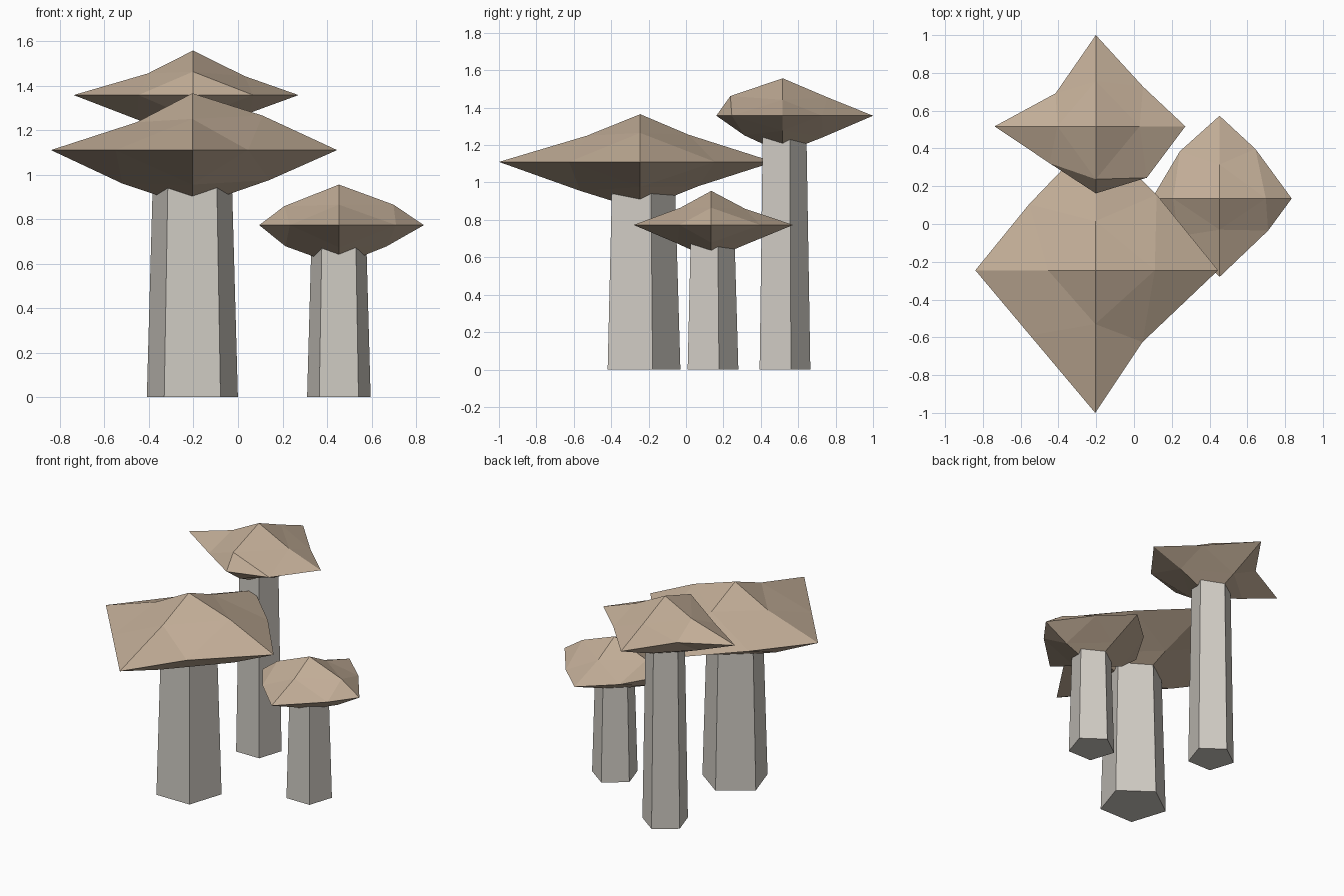
import bpy, bmesh
from math import radians, pi

if "Cube" in bpy.data.objects:
    bpy.data.objects.remove(bpy.data.objects["Cube"])


def material(name, rgb):
    m = bpy.data.materials.new(name)
    m.diffuse_color = (*rgb, 1)
    m.use_nodes = True
    m.node_tree.nodes["Principled BSDF"].inputs["Base Color"].default_value = m.diffuse_color
    return m


CAP = material("cap_tan", (0.54, 0.42, 0.31))
STONE = material("stem_stone", (0.62, 0.59, 0.54))


def finish(bm, name, mat):
    bmesh.ops.recalc_face_normals(bm, faces=bm.faces[:])
    me = bpy.data.meshes.new(name)
    bm.to_mesh(me)
    bm.free()
    me.materials.append(mat)
    ob = bpy.data.objects.new(name, me)
    bpy.context.collection.objects.link(ob)
    return ob


def stem(name, x, y, height, radius):
    # five-sided tapered column with a flat side to the front
    bm = bmesh.new()
    bmesh.ops.create_cone(bm, cap_ends=True, segments=5, radius1=radius,
                          radius2=radius * 0.85, depth=height)
    # turn so that one corner points to +y
    corner = max((v.co for v in bm.verts), key=lambda c: c.y)
    if abs(corner.x) > 1e-4:
        from mathutils import Matrix, Vector
        ang = Vector((corner.x, corner.y)).angle_signed(Vector((0, 1)))
        bm.transform(Matrix.Rotation(-ang, 4, 'Z'))
    bmesh.ops.translate(bm, verts=bm.verts[:], vec=(x, y, height / 2))
    return finish(bm, name, STONE)


def cap(name, centre, h, tips, rim, upper, lower):
    # once-subdivided octahedron; lists run +x, +y, -x, -y (rim: the corners between)
    cx, cy, cz = centre
    axes = [(1, 0), (0, 1), (-1, 0), (0, -1)]
    bm = bmesh.new()

    def vert(x, y, z):
        return bm.verts.new((cx + x, cy + y, cz + z))

    tip_v = [vert(a * t, b * t, 0) for (a, b), t in zip(axes, tips)]
    rim_v = [vert(x, y, 0) for x, y in rim]
    for peak, mids in ((h, upper), (-h, lower)):
        apex = vert(0, 0, peak)
        mid = [vert(a * r, b * r, z) for (a, b), (r, z) in zip(axes, mids)]
        for i in range(4):
            j = (i + 1) % 4
            for tri in ((apex, mid[i], mid[j]), (mid[i], tip_v[i], rim_v[i]),
                        (mid[j], rim_v[i], tip_v[j]), (mid[i], rim_v[i], mid[j])):
                bm.faces.new(tri)
    return finish(bm, name, CAP)


# large front formation
stem("large_stem", -0.205, -0.245, 1.11, 0.215)
cap("large_cap", (-0.205, -0.245, 1.11), 0.255, (0.65, 0.715, 0.635, 0.755),
    ((0.325, 0.40), (-0.35, 0.35), (-0.345, -0.345), (0.25, -0.38)),
    ((0.315, 0.155), (0.26, 0.145), (0.25, 0.125), (0.285, 0.14)),
    ((0.345, -0.135), (0.31, -0.13), (0.315, -0.15), (0.32, -0.155)))

# small right formation
stem("small_stem", 0.453, 0.13, 0.775, 0.15)
cap("small_cap", (0.453, 0.135, 0.773), 0.182, (0.382, 0.438, 0.358, 0.415),
    ((0.19, 0.262), (-0.21, 0.25), (-0.22, -0.2), (0.257, -0.17)),
    ((0.245, 0.092), (0.18, 0.087), (0.245, 0.085), (0.165, 0.092)),
    ((0.215, -0.095), (0.2, -0.098), (0.24, -0.095), (0.18, -0.1)))

# tall back formation
stem("tall_stem", -0.202, 0.515, 1.355, 0.15)
cap("tall_cap", (-0.202, 0.517, 1.357), 0.2, (0.474, 0.483, 0.536, 0.355),
    ((0.25, 0.21), (-0.213, 0.175), (-0.245, -0.195), (0.27, -0.272)),
    ((0.232, 0.085), (0.24, 0.098), (0.203, 0.097), (0.28, 0.105)),
    ((0.255, -0.08), (0.215, -0.115), (0.25, -0.11), (0.205, -0.105)))
